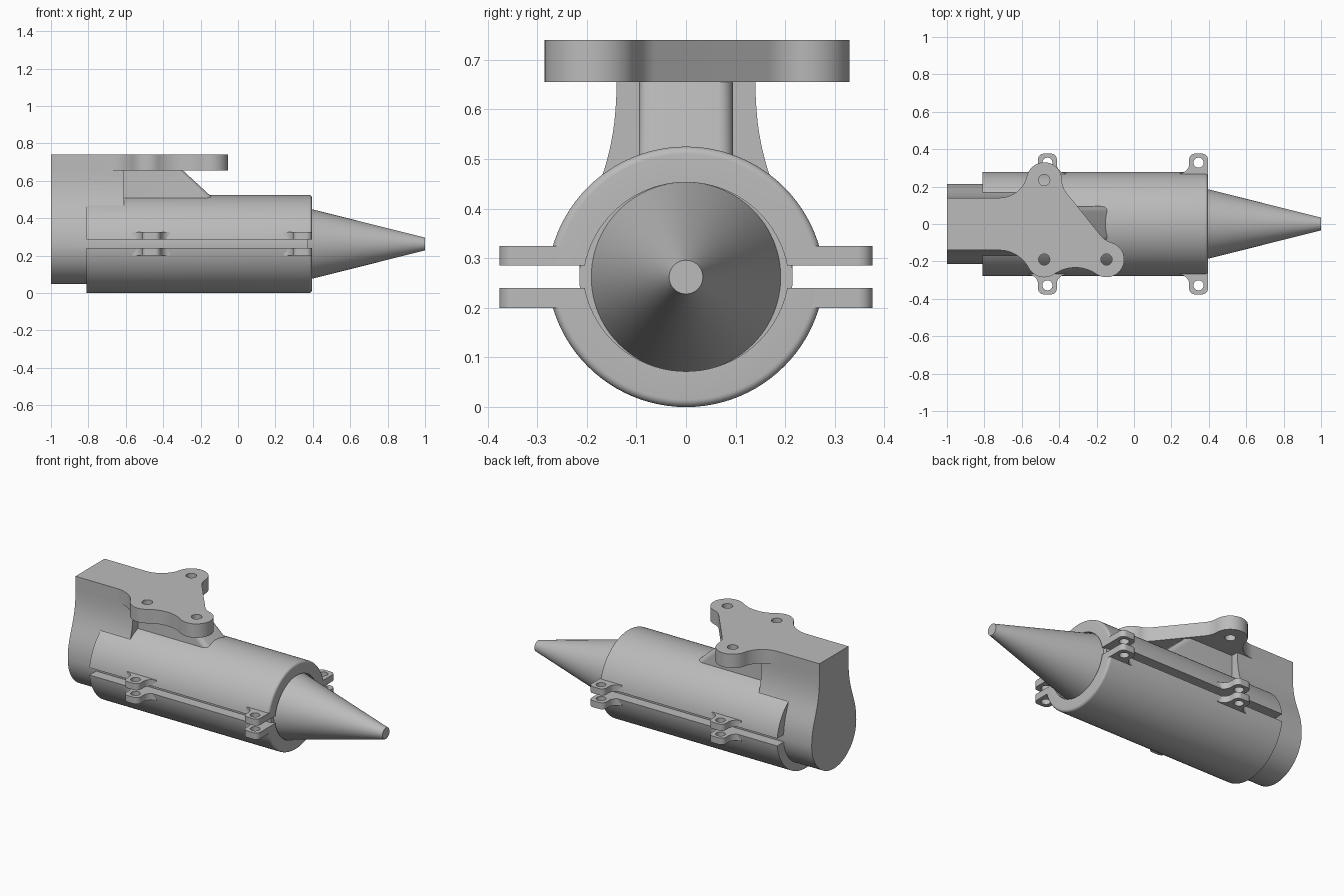
import bpy, bmesh
from math import sin, cos, radians, tau
from mathutils import Matrix, Vector

if "Cube" in bpy.data.objects:
    bpy.data.objects.remove(bpy.data.objects["Cube"])

AXIS = 0.262          # height of the barrel axis
LEFT, RIGHT = -0.81, 0.395   # ends of the clamp

grey = bpy.data.materials.new("machined grey")
grey.use_nodes = True
grey.diffuse_color = (0.5, 0.5, 0.5, 1)
grey.node_tree.nodes["Principled BSDF"].inputs["Base Color"].default_value = (0.5, 0.5, 0.5, 1)

# Maps a flat (u, v, w) drawing to the world
FLAT = Matrix.Identity(4)
SIDE = Matrix(((1, 0, 0, 0), (0, 0, 1, 0), (0, 1, 0, 0), (0, 0, 0, 1)))   # u=x, v=z, w=y
END = Matrix(((0, 0, 1, 0), (1, 0, 0, 0), (0, 1, 0, 0), (0, 0, 0, 1)))    # u=y, v=z, w=x


def finish(bm, name):
    bmesh.ops.recalc_face_normals(bm, faces=bm.faces)
    mesh = bpy.data.meshes.new(name)
    bm.to_mesh(mesh)
    bm.free()
    mesh.materials.append(grey)
    ob = bpy.data.objects.new(name, mesh)
    bpy.context.collection.objects.link(ob)
    return ob


def activate(ob):
    bpy.ops.object.select_all(action='DESELECT')
    ob.select_set(True)
    bpy.context.view_layer.objects.active = ob


def smooth(ob):
    activate(ob)
    bpy.ops.object.shade_smooth_by_angle(angle=radians(30))


def arc(cx, cy, r, a0, a1, ry=None, steps=14):
    angles = [radians(a0 + (a1 - a0) * i / steps) for i in range(steps + 1)]
    return [(cx + r * cos(a), cy + (ry or r) * sin(a)) for a in angles]


def circle(cx, cy, r):
    return arc(cx, cy, r, 0, 345, steps=23)


def prism(name, loops, w0, w1, frame):
    """Extrude an outline, with optional hole loops, from w0 to w1."""
    bm = bmesh.new()
    for loop in loops:
        vs = [bm.verts.new((u, v, w0)) for u, v in loop]
        for a, b in zip(vs, vs[1:] + vs[:1]):
            bm.edges.new((a, b))
    if len(loops) > 1:
        bmesh.ops.triangle_fill(bm, edges=bm.edges[:], use_beauty=True)
    else:
        bm.faces.new(bm.verts[:])
    ext = bmesh.ops.extrude_face_region(bm, geom=bm.faces[:])["geom"]
    top = [g for g in ext if isinstance(g, bmesh.types.BMVert)]
    bmesh.ops.translate(bm, verts=top, vec=(0, 0, w1 - w0))
    bm.transform(frame)
    return finish(bm, name)


def lathe(profile, height, closed=False):
    """Revolve (x, radius) points about a line along x."""
    bm = bmesh.new()
    vs = [bm.verts.new((x, 0, r)) for x, r in profile]
    pairs = list(zip(vs, vs[1:])) + ([(vs[-1], vs[0])] if closed else [])
    edges = [bm.edges.new(p) for p in pairs]
    bmesh.ops.spin(bm, geom=vs + edges, axis=(1, 0, 0), cent=(0, 0, 0),
                   angle=tau, steps=96, use_merge=True)
    bmesh.ops.remove_doubles(bm, verts=bm.verts, dist=1e-5)
    bmesh.ops.translate(bm, verts=bm.verts, vec=(0, 0, height))
    return bm


# Barrel with the pointed cone at its end
barrel = lathe([(-0.9, 0), (-0.9, 0.215), (0.375, 0.215), (0.375, 0.191), (1, 0.034), (1, 0)], AXIS)
smooth(finish(barrel, "barrel_and_cone"))

# Two clamp halves, each a tube cut flat at the split
edge = 0.015
tube = [(LEFT, 0.208), (LEFT, 0.28)] + arc(RIGHT - edge, 0.28 - edge, edge, 90, 0, steps=6) + [(RIGHT, 0.208)]
for name, centre, cut, up in (("lower_clamp", 0.28, 0.24, 1), ("upper_clamp", 0.245, 0.285, -1)):
    bm = lathe(tube, centre, closed=True)
    bmesh.ops.bisect_plane(bm, geom=bm.verts[:] + bm.edges[:] + bm.faces[:],
                           plane_co=Vector((0, 0, cut)), plane_no=Vector((0, 0, up)), clear_outer=True)
    bmesh.ops.holes_fill(bm, edges=[e for e in bm.edges if e.is_boundary])
    smooth(finish(bm, name))


# Bolt lugs on both sides of the split
def lug(name, cx, side, z0, flush):
    half, root, tip = 0.05, 0.272, 0.376
    left = [(-0.1, 0.25)] + arc(-0.1, root + half, half, 270, 360) + arc(-0.02, tip - 0.03, 0.03, 180, 90)
    right = [(-u, v) for u, v in reversed(left)]
    if flush:
        right = arc(0.02, tip - 0.03, 0.03, 90, 0) + [(half, 0.25)]
    loops = [left + right, circle(0, 0.328, 0.027)]
    loops = [[(cx + u, side * v) for u, v in loop] for loop in loops]
    smooth(prism(name, loops, z0, z0 + 0.04, FLAT))


for side, s_name in ((-1, "right"), (1, "left")):
    for z0, z_name in ((0.2, "lower"), (0.285, "upper")):
        lug(f"{z_name}_{s_name}_rear_lug", -0.463, side, z0, False)
        lug(f"{z_name}_{s_name}_tip_lug", RIGHT - 0.05, side, z0, True)

# Mounting plate with three bolt lobes
PLATE_LOW, PLATE_TOP, NECK = 0.655, 0.74, 0.14
lobes = [(-0.48, -0.19), (-0.147, -0.19), (-0.48, 0.235)]
R = 0.095
outline = ([(-1, -NECK)]
           + arc(-0.72, -0.316, 0.176, 90, 27.7)
           + arc(*lobes[0], R, 207.7, 304.7)
           + arc(-0.3135, -0.431, 0.198, 124.7, 55.3)
           + arc(*lobes[1], R, 235.3, 435)
           + arc(-0.0955, 0.002, 0.104, 255, 218.7)
           + arc(-0.276, 0.235, 0.109, 218.7, 180)
           + arc(*lobes[2], R, 0, 166.7)
           + arc(-0.72, 0.2916, 0.1516, 346.7, 270)
           + [(-1, NECK)])
clean = [p for p, q in zip(outline, outline[1:] + outline[:1])
         if (Vector(p) - Vector(q)).length > 0.002]
smooth(prism("mounting_plate", [clean] + [circle(x, y, 0.03) for x, y in lobes],
             PLATE_LOW, PLATE_TOP, FLAT))

# Rear bracket, flaring from the plate down to the barrel
ctrl = [Vector(p) for p in ((NECK, PLATE_LOW), (NECK, 0.45), (0.215, 0.42), (0.215, AXIS))]
flank = []
for i in range(20):
    t = i / 20
    p = ((1 - t) ** 3 * ctrl[0] + 3 * t * (1 - t) ** 2 * ctrl[1]
         + 3 * t * t * (1 - t) * ctrl[2] + t ** 3 * ctrl[3])
    flank.append((p.x, p.y))
section = flank + arc(0, AXIS, 0.215, 0, -180, steps=40) + [(-y, z) for y, z in reversed(flank)]
bracket = prism("rear_bracket", [section], -1, -0.61, END)

# Hollow below the bracket, with a rounded inner corner
hollow = [(LEFT, -0.1)] + arc(-0.6, 0.5, -LEFT - 0.6, 180, 90, ry=0.154, steps=20) + [(-0.5, 0.654), (-0.5, -0.1)]
cutter = prism("bracket_cutter", [hollow], -0.5, 0.5, SIDE)
cutter.hide_render = True
mod = bracket.modifiers.new("hollow", 'BOOLEAN')
mod.operation, mod.solver, mod.object = 'DIFFERENCE', 'EXACT', cutter
activate(bracket)
bpy.ops.object.modifier_apply(modifier="hollow")
bpy.data.objects.remove(cutter)
smooth(bracket)

# Pylon between the upper clamp and the plate, with a sloping nose
pylon = prism("pylon", [[(LEFT, 0.47), (-0.093, 0.47), (-0.3, 0.66), (LEFT + 0.2, 0.66), (LEFT, 0.5)]],
              -0.095, 0.095, SIDE)
bm = bmesh.new()
bm.from_mesh(pylon.data)
nose = [e for e in bm.edges if all(v.co.x > -0.35 for v in e.verts)
        and abs(e.verts[0].co.y - e.verts[1].co.y) < 0.01]
bmesh.ops.bevel(bm, geom=nose, offset=0.03, segments=6, profile=0.5, affect='EDGES')
bm.to_mesh(pylon.data)
bm.free()
smooth(pylon)
